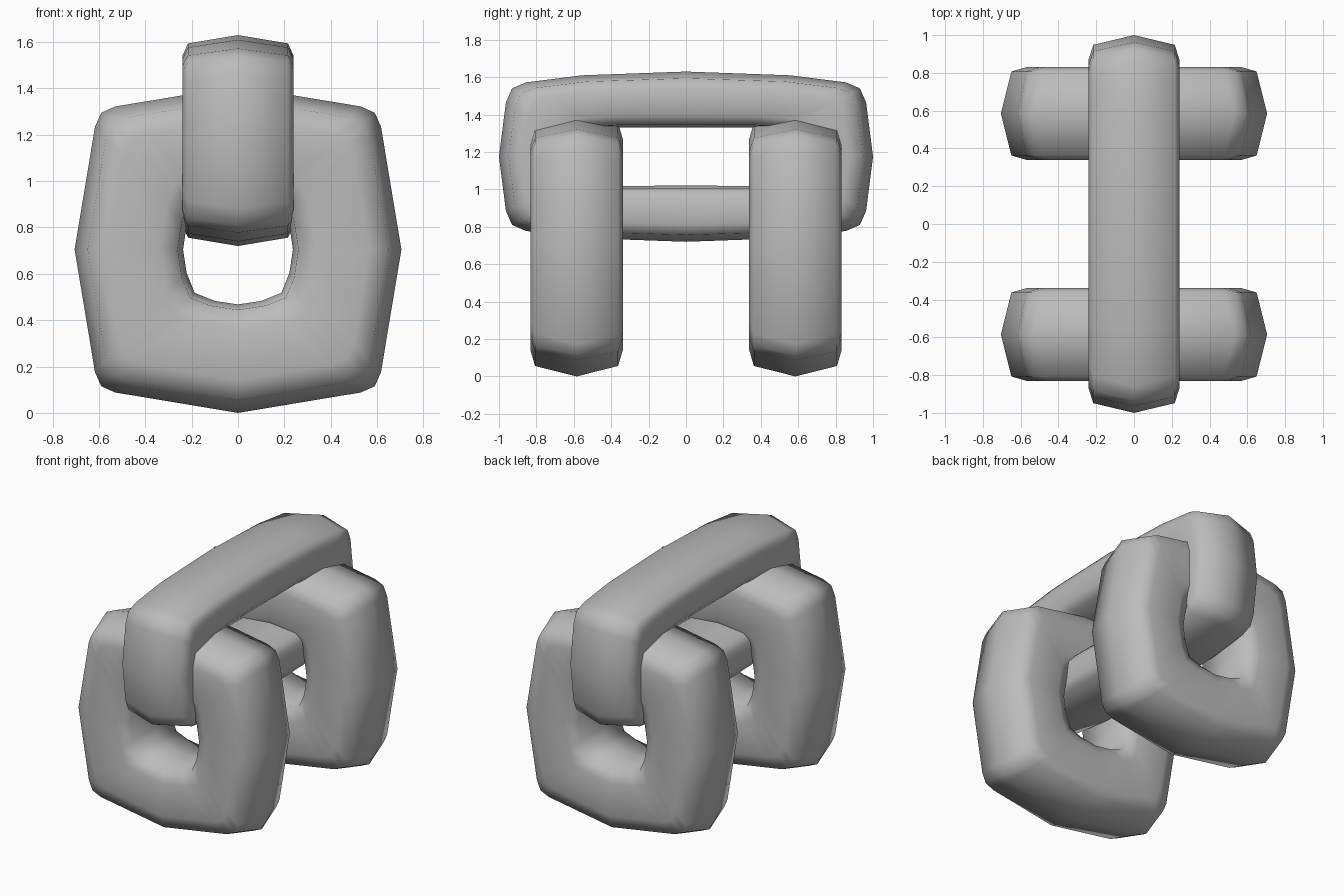
import bpy, bmesh
from mathutils import Vector

cube = bpy.data.objects.get("Cube")
if cube:
    bpy.data.objects.remove(cube, do_unlink=True)

grey = bpy.data.materials.new("plain_grey")
grey.use_nodes = True
COLOUR = (0.5, 0.5, 0.5, 1)
grey.diffuse_color = COLOUR
grey.node_tree.nodes["Principled BSDF"].inputs["Base Color"].default_value = COLOUR

# Cross-section of a bar: (share of the way from rim to hole, share of half width)
HALF = [(0.12, 0.9), (0.3, 1), (0.78, 1), (0.95, 0.85)]
SECTION = [(0, 0)] + HALF + [(1, 0)] + [(t, -w) for t, w in reversed(HALF)]


def full_loop(quarter):
    """Mirror a quarter outline, running from side to top, into a closed loop."""
    half = quarter + [(-a, b) for a, b in reversed(quarter[:-1])]
    return half + [(-a, -b) for a, b in half[1:-1]]


def make_link(name, rim, hole, half_width, centre, along):
    """Sweep the bar section round the loop; along is the link's long direction."""
    along, up = Vector(along), Vector((0, 0, 1))
    across = along.cross(up)
    bm = bmesh.new()
    rings = []
    for p, q in zip(full_loop(rim), full_loop(hole)):
        p, q = Vector(p), Vector(q)
        ring = []
        for t, w in SECTION:
            c = p.lerp(q, t)
            ring.append(bm.verts.new(along * c.x + up * c.y + across * w * half_width))
        rings.append(ring)
    count = len(SECTION)
    for i, ring in enumerate(rings):
        after = rings[(i + 1) % len(rings)]
        for j in range(count):
            k = (j + 1) % count
            bm.faces.new((ring[j], ring[k], after[k], after[j]))
    bmesh.ops.recalc_face_normals(bm, faces=bm.faces)
    for face in bm.faces:
        face.smooth = True
    mesh = bpy.data.meshes.new(name)
    bm.to_mesh(mesh)
    bm.free()
    mesh.materials.append(grey)
    obj = bpy.data.objects.new(name, mesh)
    obj.location = centre
    bpy.context.collection.objects.link(obj)


# Two square upright links
square_rim = [(0.705, 0), (0.617, 0.53), (0.59, 0.59), (0.53, 0.617), (0, 0.705)]
square_hole = [(0.237, 0), (0.222, 0.1), (0.187, 0.187), (0.1, 0.222), (0, 0.237)]
for name, y in (("front_link", -0.585), ("back_link", 0.585)):
    make_link(name, square_rim, square_hole, 0.247, (0, y, 0.705), (1, 0, 0))

# Long link threaded through both
long_rim = [(1, 0), (0.963, 0.29), (0.93, 0.365), (0.856, 0.397), (0.556, 0.435), (0, 0.455)]
long_hole = [(0.57, 0), (0.56, 0.07), (0.54, 0.13), (0.46, 0.15), (0.34, 0.156), (0, 0.155)]
make_link("joining_link", long_rim, long_hole, 0.24, (0, 0, 1.175), (0, 1, 0))
